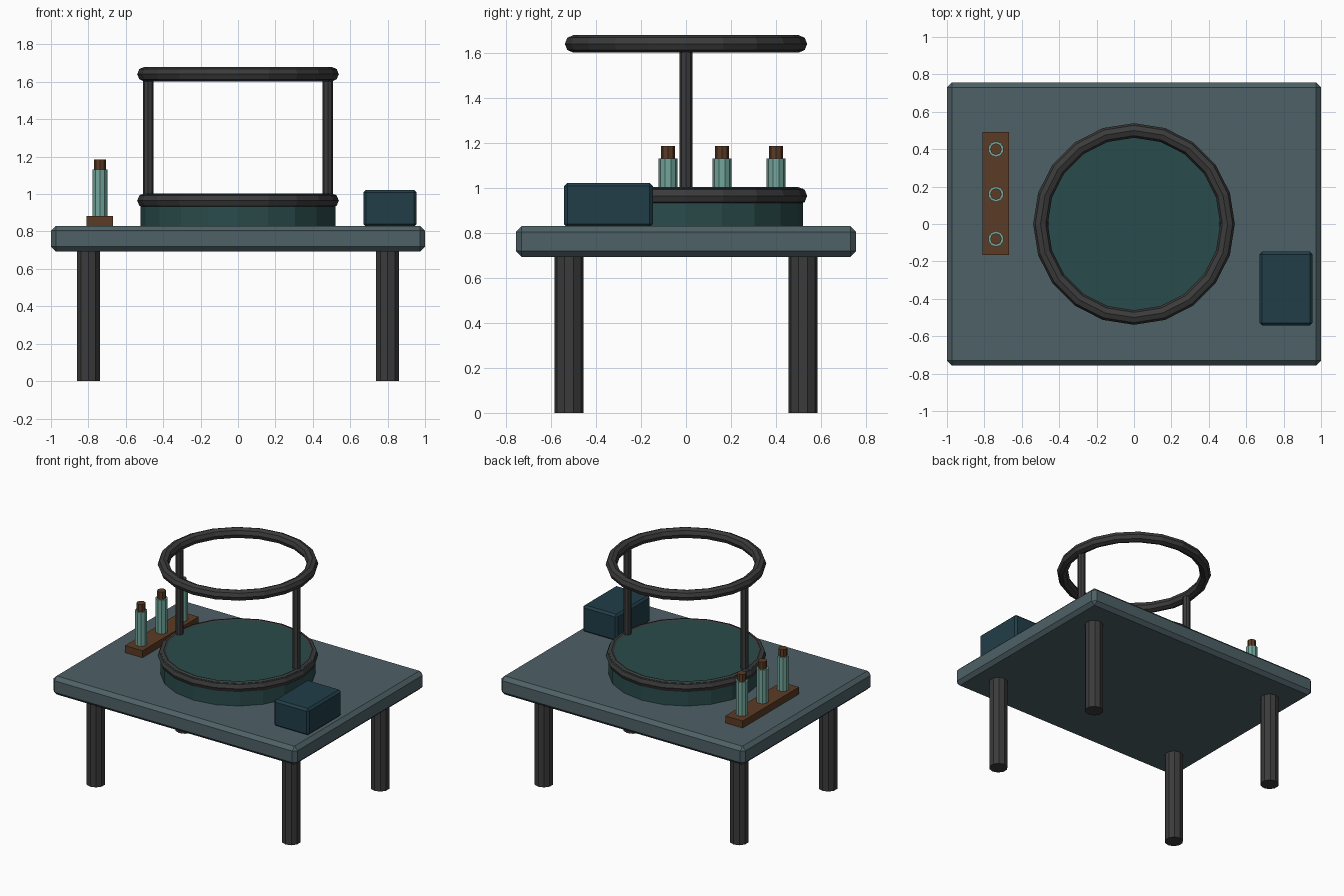
import bpy

if "Cube" in bpy.data.objects:
    bpy.data.objects.remove(bpy.data.objects["Cube"])


def material(name, rgb):
    m = bpy.data.materials.new(name)
    m.diffuse_color = (*[c ** 2.2 for c in rgb], 1)
    m.use_nodes = True
    m.node_tree.nodes["Principled BSDF"].inputs["Base Color"].default_value = m.diffuse_color
    return m


slate = material("slate", (0.31, 0.38, 0.40))
iron = material("iron", (0.24, 0.24, 0.24))
green = material("deep_green", (0.18, 0.30, 0.30))
teal = material("dark_teal", (0.15, 0.25, 0.29))
wood = material("wood", (0.36, 0.24, 0.16))
glass = material("glass", (0.44, 0.64, 0.60))


def finish(name, mat):
    ob = bpy.context.object
    ob.name = name
    ob.data.materials.append(mat)
    return ob


def box(name, x, y, z, mat, bevel=0):
    """Box from (min, max) ranges, with an optional flat chamfer."""
    bpy.ops.mesh.primitive_cube_add(size=1, location=[sum(r) / 2 for r in (x, y, z)])
    ob = finish(name, mat)
    ob.scale = [r[1] - r[0] for r in (x, y, z)]
    bpy.ops.object.transform_apply(location=False, rotation=False, scale=True)
    if bevel:
        mod = ob.modifiers.new("chamfer", "BEVEL")
        mod.width = bevel
        mod.segments = 1


def rod(name, x, y, z0, z1, r, sides, mat):
    bpy.ops.mesh.primitive_cylinder_add(vertices=sides, radius=r, depth=z1 - z0,
                                        location=(x, y, (z0 + z1) / 2))
    finish(name, mat)


def ring(name, z):
    bpy.ops.mesh.primitive_torus_add(major_segments=20, minor_segments=8,
                                     major_radius=0.5, minor_radius=0.039,
                                     location=(0, 0, z))
    finish(name, iron)


# Table
box("table_top", (-1, 1), (-0.757, 0.757), (0.693, 0.83), slate, 0.026)
for sx, side in ((-1, "left"), (1, "right")):
    for sy, end in ((-1, "front"), (1, "back")):
        rod(f"{end}_{side}_leg", sx * 0.8, sy * 0.52, 0, 0.70, 0.065, 10, iron)

# Round platform with its two hoops and uprights
rod("platform", 0, 0, 0.825, 0.998, 0.52, 20, green)
ring("lower_hoop", 0.965)
ring("upper_hoop", 1.641)
for sx, side in ((-1, "left"), (1, "right")):
    rod(f"{side}_upright", sx * 0.48, 0, 0.96, 1.62, 0.028, 8, iron)

# Vial rack
box("vial_rack", (-0.81, -0.667), (-0.165, 0.493), (0.825, 0.882), wood)
for i in range(3):
    y = -0.08 + 0.24 * i
    rod(f"vial_{i + 1}", -0.738, y, 0.875, 1.131, 0.042, 10, glass)
    rod(f"vial_stopper_{i + 1}", -0.738, y, 1.125, 1.186, 0.031, 8, wood)

# Storage box
box("storage_box", (0.67, 0.955), (-0.543, -0.147), (0.825, 1.023), teal, 0.015)
